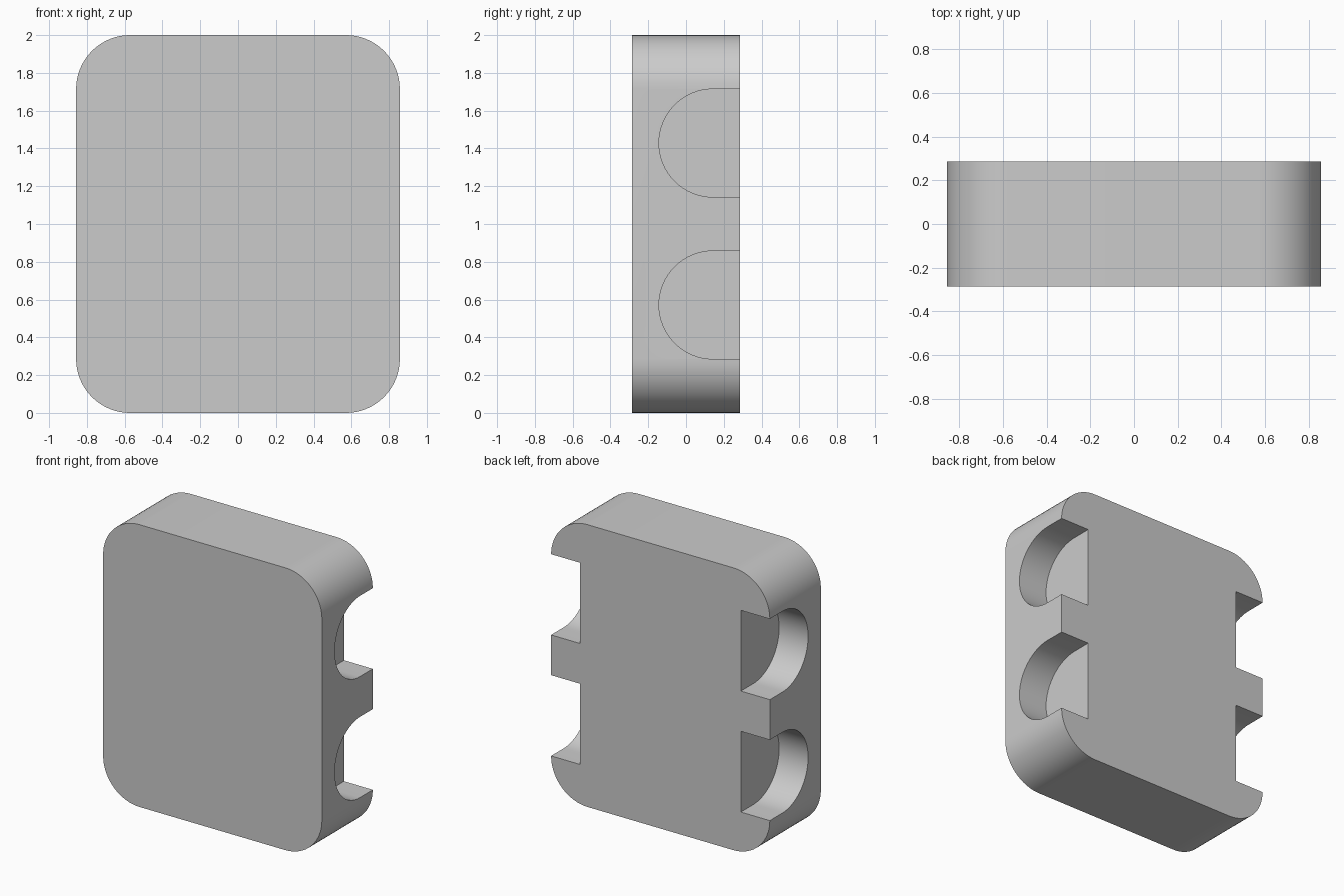
import bpy, bmesh
from math import sin, cos, pi

if "Cube" in bpy.data.objects:
    bpy.data.objects.remove(bpy.data.objects["Cube"])

W, D, H = 12 / 7, 4 / 7, 2.0   # overall size
R = 2 / 7                      # corner radius
NOTCH_R, NOTCH_DEPTH = 0.286, 0.227


def arc(cx, cy, r, a0, a1, n):
    return [(cx + r * cos(a0 + (a1 - a0) * i / n),
             cy + r * sin(a0 + (a1 - a0) * i / n)) for i in range(n + 1)]


def extrude(name, points, offset):
    bm = bmesh.new()
    face = bm.faces.new([bm.verts.new(p) for p in points])
    ext = bmesh.ops.extrude_face_region(bm, geom=[face])
    moved = [v for v in ext["geom"] if isinstance(v, bmesh.types.BMVert)]
    bmesh.ops.translate(bm, verts=moved, vec=offset)
    bmesh.ops.recalc_face_normals(bm, faces=bm.faces)
    mesh = bpy.data.meshes.new(name)
    bm.to_mesh(mesh)
    bm.free()
    obj = bpy.data.objects.new(name, mesh)
    bpy.context.collection.objects.link(obj)
    return obj


# Rounded slab
outline = []
for k, (sx, sz) in enumerate([(1, 1), (-1, 1), (-1, -1), (1, -1)]):
    outline += arc(sx * (W / 2 - R), H / 2 + sz * (H / 2 - R), R,
                   k * pi / 2, (k + 1) * pi / 2, 16)
body = extrude("body", [(x, -D / 2, z) for x, z in outline], (0, D, 0))

# Rounded side notches, open to the back, two on each side
cutters = []
for side in (-1, 1):
    for zc in (4 / 7, 10 / 7):
        prof = arc(0.143, zc, NOTCH_R, pi / 2, 3 * pi / 2, 32)
        prof += [(0.4, zc - NOTCH_R), (0.4, zc + NOTCH_R)]
        x0 = side * (W / 2 - NOTCH_DEPTH)
        cutter = extrude("notch_cutter", [(x0, y, z) for y, z in prof],
                         (side * 0.4, 0, 0))
        cutter.hide_render = True
        cutters.append(cutter)
        mod = body.modifiers.new("notch", 'BOOLEAN')
        mod.operation = 'DIFFERENCE'
        mod.solver = 'EXACT'
        mod.object = cutter

# Apply the cuts and shade
bpy.ops.object.select_all(action='DESELECT')
bpy.context.view_layer.objects.active = body
body.select_set(True)
for mod in list(body.modifiers):
    bpy.ops.object.modifier_apply(modifier=mod.name)
for cutter in cutters:
    bpy.data.objects.remove(cutter)
bpy.ops.object.shade_smooth_by_angle()
